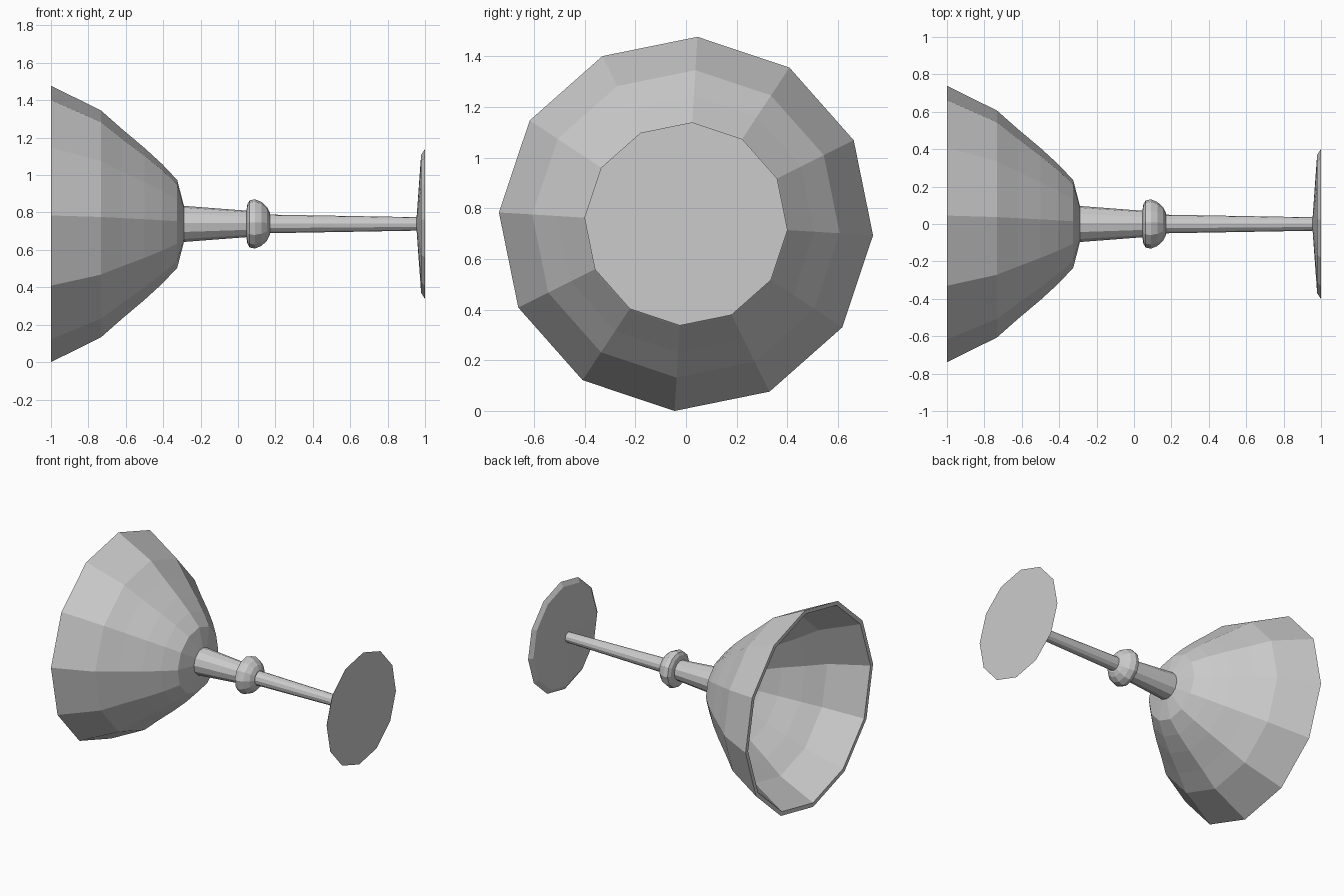
import bpy, bmesh
from math import sin, cos, pi, radians

SIDES = 12
TURN = radians(-3.5)
AXIS_Z = 0.739

cube = bpy.data.objects.get("Cube")
if cube:
    bpy.data.objects.remove(cube, do_unlink=True)

# One plain grey for the whole glass
grey = bpy.data.materials.new("light_grey")
grey.use_nodes = True
colour = (0.6, 0.6, 0.6, 1)
grey.diffuse_color = colour
grey.node_tree.nodes["Principled BSDF"].inputs["Base Color"].default_value = colour


def lathe(name, profile):
    """Spin (x, radius) points round the lying axis and cap both ends."""
    bm = bmesh.new()
    rings = []
    for x, r in profile:
        angles = [TURN + 2 * pi * i / SIDES for i in range(SIDES)]
        rings.append([bm.verts.new((x, r * cos(a), AXIS_Z + r * sin(a))) for a in angles])
    for a, b in zip(rings, rings[1:]):
        for i in range(SIDES):
            j = (i + 1) % SIDES
            bm.faces.new((a[i], a[j], b[j], b[i]))
    bm.faces.new(rings[0])
    bm.faces.new(rings[-1])
    bmesh.ops.recalc_face_normals(bm, faces=bm.faces)
    mesh = bpy.data.meshes.new(name)
    bm.to_mesh(mesh)
    bm.free()
    mesh.materials.append(grey)
    obj = bpy.data.objects.new(name, mesh)
    bpy.context.collection.objects.link(obj)
    return obj


# Bowl: outer wall, then back along the inner wall
outer = [(-0.29, 0.1), (-0.325, 0.235), (-0.405, 0.32), (-0.5, 0.407),
         (-0.62, 0.508), (-0.733, 0.608), (-1, 0.74)]
inner = [(-1, 0.71), (-0.74, 0.58), (-0.63, 0.48), (-0.51, 0.38),
         (-0.42, 0.295), (-0.35, 0.215), (-0.315, 0.09)]
lathe("bowl", outer + inner)

# Stem: two tapering lengths either side of the knob
lathe("upper_stem", [(-0.295, 0.097), (0.06, 0.07)])
lathe("lower_stem", [(0.16, 0.05), (0.96, 0.036)])

# Knob with a narrow collar
lathe("knob", [(0.045, 0.07), (0.05, 0.105), (0.062, 0.126), (0.09, 0.132),
               (0.125, 0.118), (0.155, 0.09), (0.17, 0.06), (0.17, 0.045)])

# Foot: shallow cone with a bevelled edge
lathe("foot", [(0.955, 0.037), (0.979, 0.37), (1, 0.402)])
